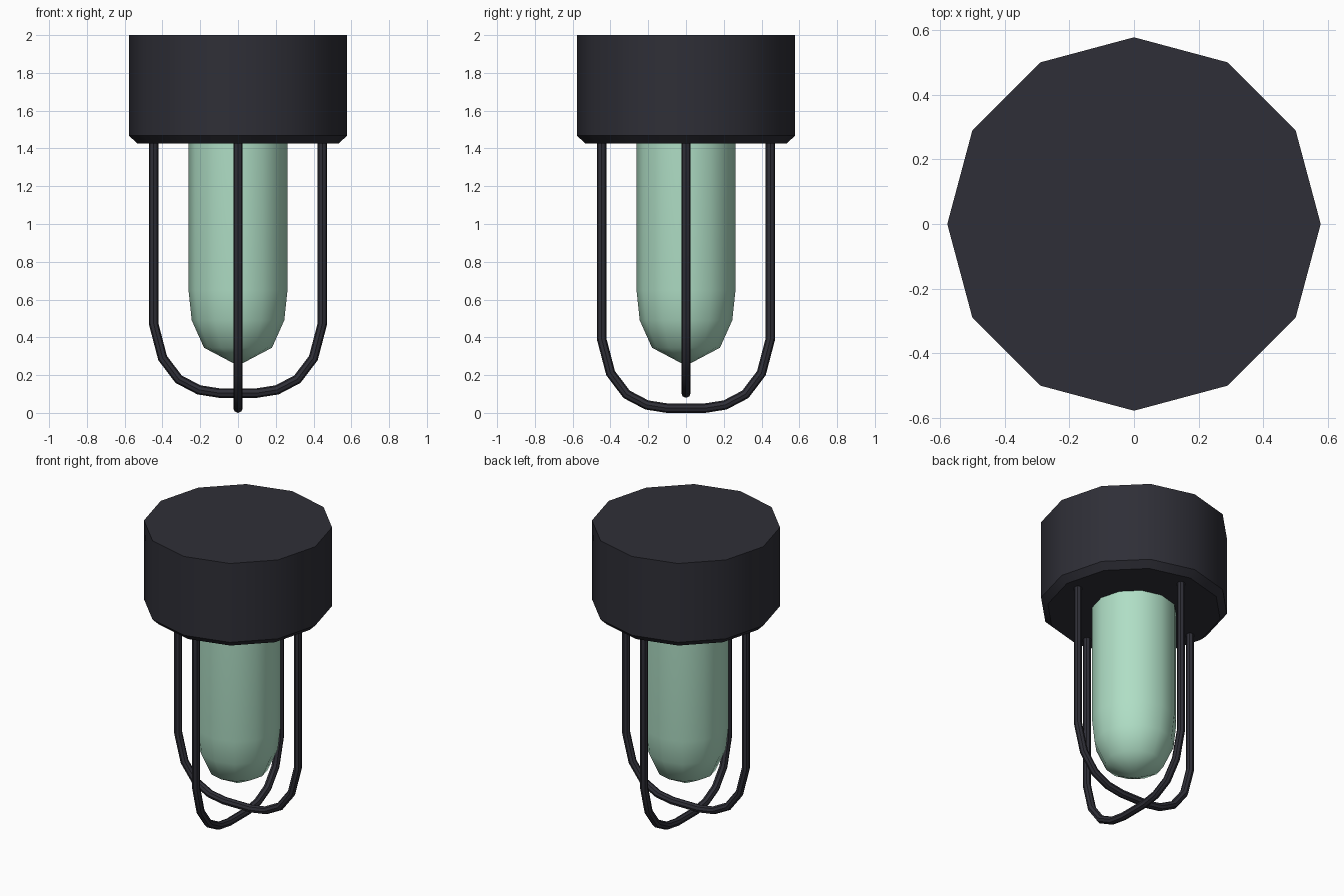
import bpy, bmesh, math
from mathutils import Vector

if "Cube" in bpy.data.objects:
    bpy.data.objects.remove(bpy.data.objects["Cube"])


def material(name, rgb):
    m = bpy.data.materials.new(name)
    m.diffuse_color = (*rgb, 1)
    m.use_nodes = True
    m.node_tree.nodes["Principled BSDF"].inputs["Base Color"].default_value = m.diffuse_color
    return m


DARK = material("dark metal", (0.028, 0.028, 0.038))
GLASS = material("pale green glass", (0.43, 0.73, 0.56))


def finish(bm, name, mat, angle):
    bmesh.ops.recalc_face_normals(bm, faces=bm.faces)
    me = bpy.data.meshes.new(name)
    bm.to_mesh(me)
    bm.free()
    me.materials.append(mat)
    ob = bpy.data.objects.new(name, me)
    bpy.context.collection.objects.link(ob)
    bpy.ops.object.select_all(action='DESELECT')
    ob.select_set(True)
    bpy.context.view_layer.objects.active = ob
    bpy.ops.object.shade_smooth_by_angle(angle=math.radians(angle))
    return ob


def skin(bm, rings):
    # bridge successive closed rings and cap both ends
    n = len(rings[0])
    for a, b in zip(rings, rings[1:]):
        for i in range(n):
            j = (i + 1) % n
            bm.faces.new((a[i], a[j], b[j], b[i]))
    bm.faces.new(rings[0])
    bm.faces.new(rings[-1])


def turned(name, profile, mat, tip=None, angle=40, n=12):
    bm = bmesh.new()
    rings = [[bm.verts.new((r * math.cos(math.tau * i / n),
                            r * math.sin(math.tau * i / n), z))
              for i in range(n)] for r, z in profile]
    skin(bm, rings)
    if tip is not None:
        end = next(f for f in bm.faces if set(f.verts) == set(rings[-1]))
        bmesh.ops.poke(bm, faces=[end])
        bm.verts.ensure_lookup_table()
        bm.verts[-1].co.z = tip
    return finish(bm, name, mat, angle)


def hoop(name, drop, side, radius=0.025, n=8):
    # U-shaped rod with mitred bends in the plane of 'side' and z
    half = [(0.447, 1.45), (0.447, 0.473), (0.399, 0.29),
            (0.314, 0.178), (0.207, 0.122), (0.1, 0.105)]
    pts = half + [(-x, z) for x, z in reversed(half)]
    pts = [side * x + Vector((0, 0, z - (drop if z < 1.4 else 0))) for x, z in pts]
    across = side.cross(Vector((0, 0, 1)))
    bm = bmesh.new()
    rings = []
    for k, p in enumerate(pts):
        d0 = (p - pts[k - 1]).normalized() if k else None
        d1 = (pts[k + 1] - p).normalized() if k < len(pts) - 1 else d0
        d0 = d0 or d1
        t = (d0 + d1).normalized()
        out = t.cross(across)
        stretch = 1 / t.dot(d1)
        rings.append([bm.verts.new(
            p + radius * (math.cos(math.tau * i / n) * stretch * out
                          + math.sin(math.tau * i / n) * across)) for i in range(n)])
    skin(bm, rings)
    return finish(bm, name, mat=DARK, angle=40)


# mounting cap with chamfered lower rim
turned("cap", [(0.577, 2.0), (0.577, 1.468), (0.535, 1.427)], DARK)

# glass bulb
turned("bulb", [(0.262, 1.44), (0.262, 0.65), (0.245, 0.49), (0.18, 0.345)],
       GLASS, tip=0.25, angle=60)

# crossing guard hoops
hoop("upper_guard_hoop", 0.0, Vector((1, 0, 0)))
hoop("lower_guard_hoop", 0.08, Vector((0, 1, 0)))
